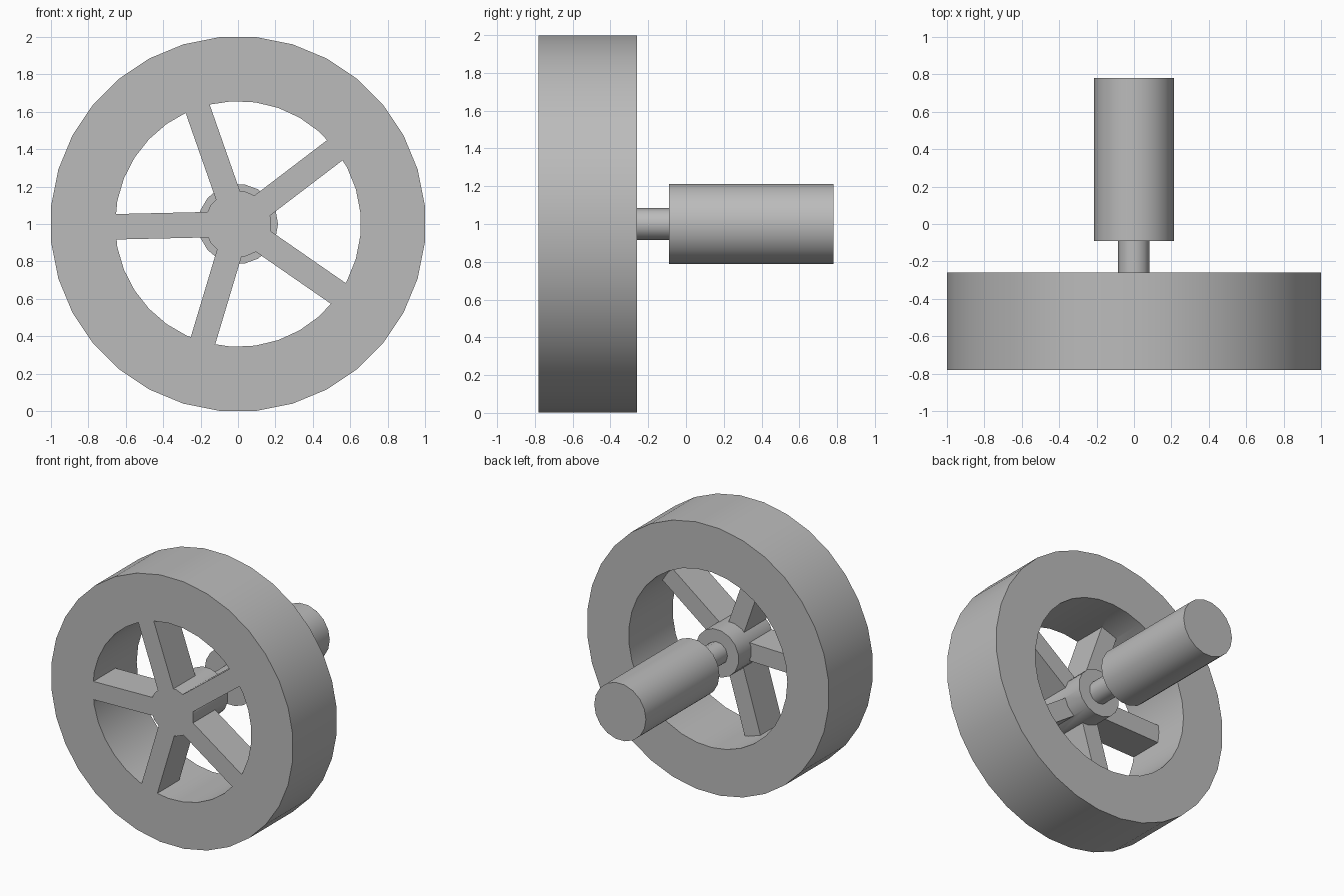
import bpy
import bmesh
from math import radians, pi
from mathutils import Matrix

cube = bpy.data.objects.get("Cube")
if cube:
    bpy.data.objects.remove(cube, do_unlink=True)

AXLE_Z = 1.0
FRONT, BACK = -0.78, -0.26      # wheel faces
RIM_R, HOLE_R, HUB_R = 1.004, 0.657, 0.178
SPOKE_W, SPOKE_DEPTH = 0.136, 0.26

grey = bpy.data.materials.new("plain grey")
grey.use_nodes = True
colour = (0.5, 0.5, 0.5, 1)
grey.diffuse_color = colour
grey.node_tree.nodes["Principled BSDF"].inputs["Base Color"].default_value = colour


def finish(name, bm):
    """Turn a bmesh into a grey object."""
    bmesh.ops.recalc_face_normals(bm, faces=bm.faces[:])
    mesh = bpy.data.meshes.new(name)
    bm.to_mesh(mesh)
    bm.free()
    obj = bpy.data.objects.new(name, mesh)
    bpy.context.collection.objects.link(obj)
    mesh.materials.append(grey)
    return obj


def cylinder(name, radius, y0, y1, sides, turn):
    """Cylinder along y; turn is the angle of the first corner from +x."""
    bm = bmesh.new()
    place = (Matrix.Translation((0, (y0 + y1) / 2, AXLE_Z))
             @ Matrix.Rotation(-turn, 4, 'Y')
             @ Matrix.Rotation(pi / 2, 4, 'X')
             @ Matrix.Rotation(-pi / 2, 4, 'Z'))
    bmesh.ops.create_cone(bm, cap_ends=True, segments=sides, radius1=radius,
                          radius2=radius, depth=y1 - y0, matrix=place)
    return finish(name, bm)


def spoke(angle):
    """Flat bar from the axle into the rim."""
    bm = bmesh.new()
    length = HOLE_R + 0.1
    place = (Matrix.Translation((0, FRONT + SPOKE_DEPTH / 2, AXLE_Z))
             @ Matrix.Rotation(-angle, 4, 'Y')
             @ Matrix.Translation((length / 2, 0, 0))
             @ Matrix.Diagonal((length, SPOKE_DEPTH, SPOKE_W, 1)))
    bmesh.ops.create_cube(bm, size=1, matrix=place)
    return finish("spoke", bm)


def combine(target, tool, operation):
    """Apply a boolean and drop the tool object."""
    mod = target.modifiers.new(operation, 'BOOLEAN')
    mod.operation, mod.object, mod.solver = operation, tool, 'EXACT'
    select(target)
    bpy.ops.object.modifier_apply(modifier=mod.name)
    bpy.data.objects.remove(tool, do_unlink=True)


def select(obj):
    bpy.ops.object.select_all(action='DESELECT')
    obj.select_set(True)
    bpy.context.view_layer.objects.active = obj


# Wheel: rim with a round opening, hub and five spokes
wheel = cylinder("wheel", RIM_R, FRONT, BACK, 32, pi / 32)
opening = cylinder("opening", HOLE_R, FRONT - 0.1, BACK + 0.1, 33, pi / 33)
combine(wheel, opening, 'DIFFERENCE')
spider = cylinder("spider", HUB_R, FRONT, -0.37, 16, pi / 16)
for i in range(5):
    combine(spider, spoke(radians(37.3 + 72 * i)), 'UNION')
combine(wheel, spider, 'UNION')

# Shaft and motor body behind the wheel
shaft = cylinder("shaft", 0.085, -0.40, -0.07, 11, pi)
motor = cylinder("motor_body", 0.214, -0.09, 0.78, 18, 0)

for part in (wheel, shaft, motor):
    select(part)
    bpy.ops.object.shade_smooth_by_angle(angle=radians(35))
